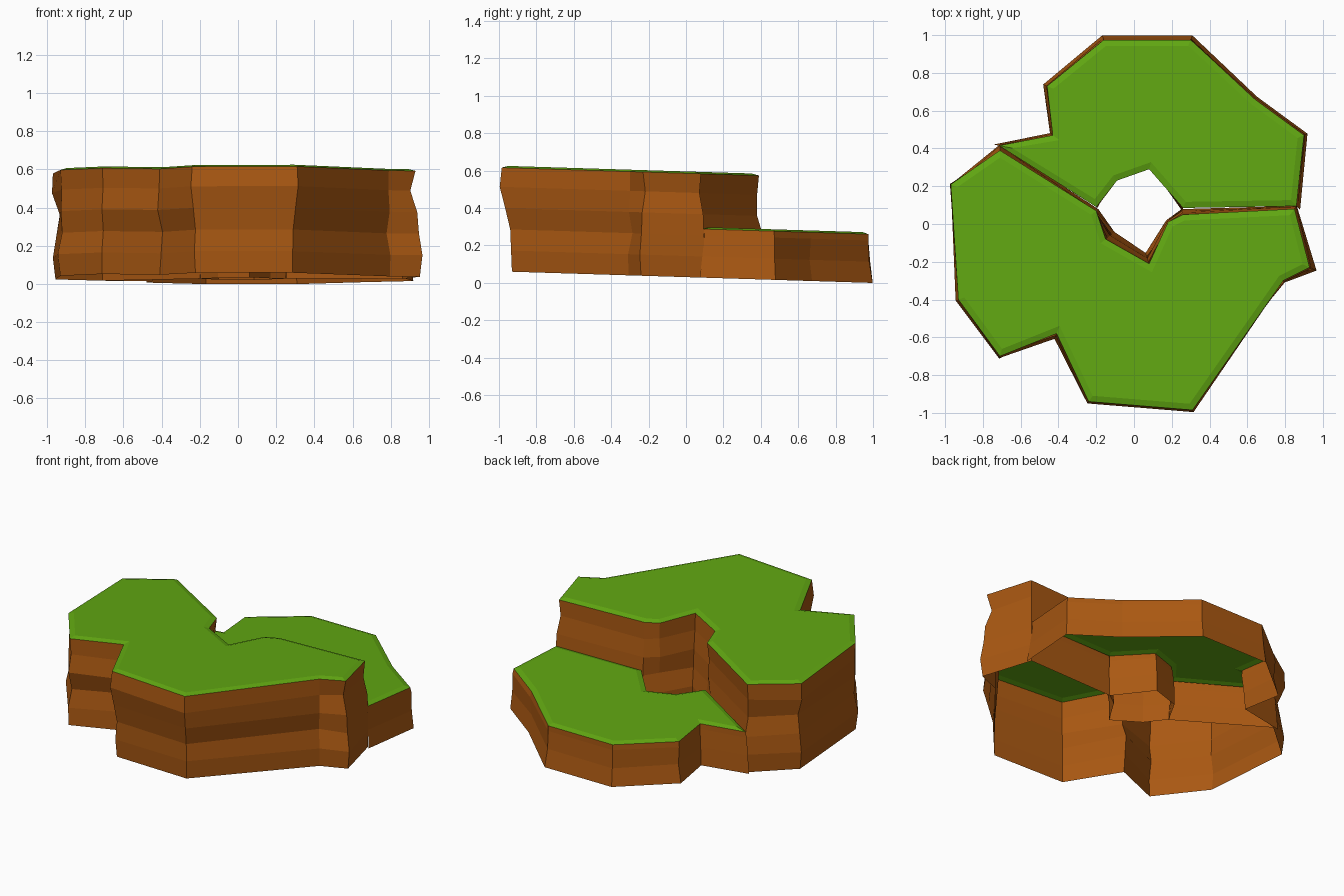
import bpy, bmesh, random
from mathutils import Vector

if "Cube" in bpy.data.objects:
    bpy.data.objects.remove(bpy.data.objects["Cube"])

random.seed(4)


def material(name, rgb):
    m = bpy.data.materials.new(name)
    m.diffuse_color = (*rgb, 1)
    m.use_nodes = True
    m.node_tree.nodes["Principled BSDF"].inputs["Base Color"].default_value = m.diffuse_color
    return m


GRASS = material("grass green", (0.12, 0.39, 0.006))
EARTH = material("earth brown", (0.40, 0.098, 0.006))


def ground(y):
    # the whole block leans slightly towards the back
    return 0.03 - 0.031 * y


def miters(points):
    # outward miter vector at every corner of a counter-clockwise outline
    result = []
    n = len(points)
    for i in range(n):
        a = (points[i] - points[i - 1]).normalized()
        b = (points[(i + 1) % n] - points[i]).normalized()
        na, nb = Vector((a.y, -a.x)), Vector((b.y, -b.x))
        m = (na + nb).normalized()
        result.append(m / max(m.dot(na), 0.45))
    return result


def terrace(name, outline, levels, bulges, open_edges=(), jitter=0.012):
    """Open-bottomed shell: jagged earth rings below a bevelled grass top.
    levels run from the rim down, bulges gives outward offsets per corner."""
    pts = [Vector(p) for p in outline]
    mit = miters(pts)
    n = len(pts)
    default = bulges["default"]
    bm = bmesh.new()
    rings = []

    # grass surface and its sloping rim
    inner = []
    for p, m in zip(pts, mit):
        q = p - m * 0.032
        inner.append(bm.verts.new((q.x, q.y, ground(q.y) + levels[0])))
    bm.faces.new(inner)
    rim = [bm.verts.new((p.x, p.y, ground(p.y) + levels[0] - 0.01)) for p in pts]
    for i in range(n):
        j = (i + 1) % n
        bm.faces.new((rim[i], rim[j], inner[j], inner[i]))
    rings.append(rim)

    # earth rings down to the ground
    for k, z in enumerate(levels[1:]):
        ring = []
        for i, (p, m) in enumerate(zip(pts, mit)):
            if i in bulges:
                off = bulges[i][k]
            else:
                off = default[k] + random.uniform(-jitter, jitter)
            q = p + m.normalized() * off
            ring.append(bm.verts.new((q.x, q.y, ground(q.y) + z)))
        rings.append(ring)
    for up, low in zip(rings, rings[1:]):
        for i in range(n):
            if i in open_edges:
                continue
            j = (i + 1) % n
            f = bm.faces.new((low[i], low[j], up[j], up[i]))
            f.material_index = 1
    loose = [v for v in bm.verts if not v.link_faces]
    bmesh.ops.delete(bm, geom=loose, context='VERTS')

    me = bpy.data.meshes.new(name)
    bm.to_mesh(me)
    bm.free()
    me.materials.append(GRASS)
    me.materials.append(EARTH)
    ob = bpy.data.objects.new(name, me)
    bpy.context.collection.objects.link(ob)
    return ob


# high front terrace, with the shaft edge cut into its back
high = [(-.71, .39), (-.97, .21), (-.93, -.40), (-.71, -.70), (-.41, -.58),
        (-.24, -.94), (.31, -.985), (.79, -.30), (.93, -.23), (.85, .08),
        (.26, .05), (.18, .01), (.08, -.21), (-.15, -.08), (-.20, .07)]
terrace("high_terrace", high, [.565, .452, .339, .226, .113, 0], {
    "default": (0, 0, -.01, .005, .005),
    0: (-.01, -.01, .025, .03, .03),
    1: (.005, -.04, -.02, 0, -.015),
    4: (.01, .03, -.04, -.02, 0),
    5: (.012, -.01, -.03, -.02, -.03),
    6: (.012, -.02, -.05, -.055, -.06),
    8: (-.03, .01, .02, .04, .025),
    9: (-.01, .015, .02, .02, .02),
    10: (.01, .02, .03, .03, .03),
    12: (.01, .03, .04, .06, .06),
    13: (.01, .03, .04, .06, .06),
})

# low back terrace, left open where it meets the cliff
low = [(.86, .095), (.90, .47), (.64, .66), (.30, .975), (-.16, .975),
       (-.46, .73), (-.43, .47), (-.715, .415), (-.20, .09), (-.09, .23),
       (.08, .29), (.26, .085)]
terrace("low_terrace", low, [.27, .226, .113, 0], {
    "default": (.005, .0, .02),
    3: (.0, .005, .025),
    4: (.0, .01, .025),
    7: (.01, .02, .03),
    9: (-.01, -.02, -.02),
    10: (-.01, -.02, -.02),
}, open_edges=(7, 11))
